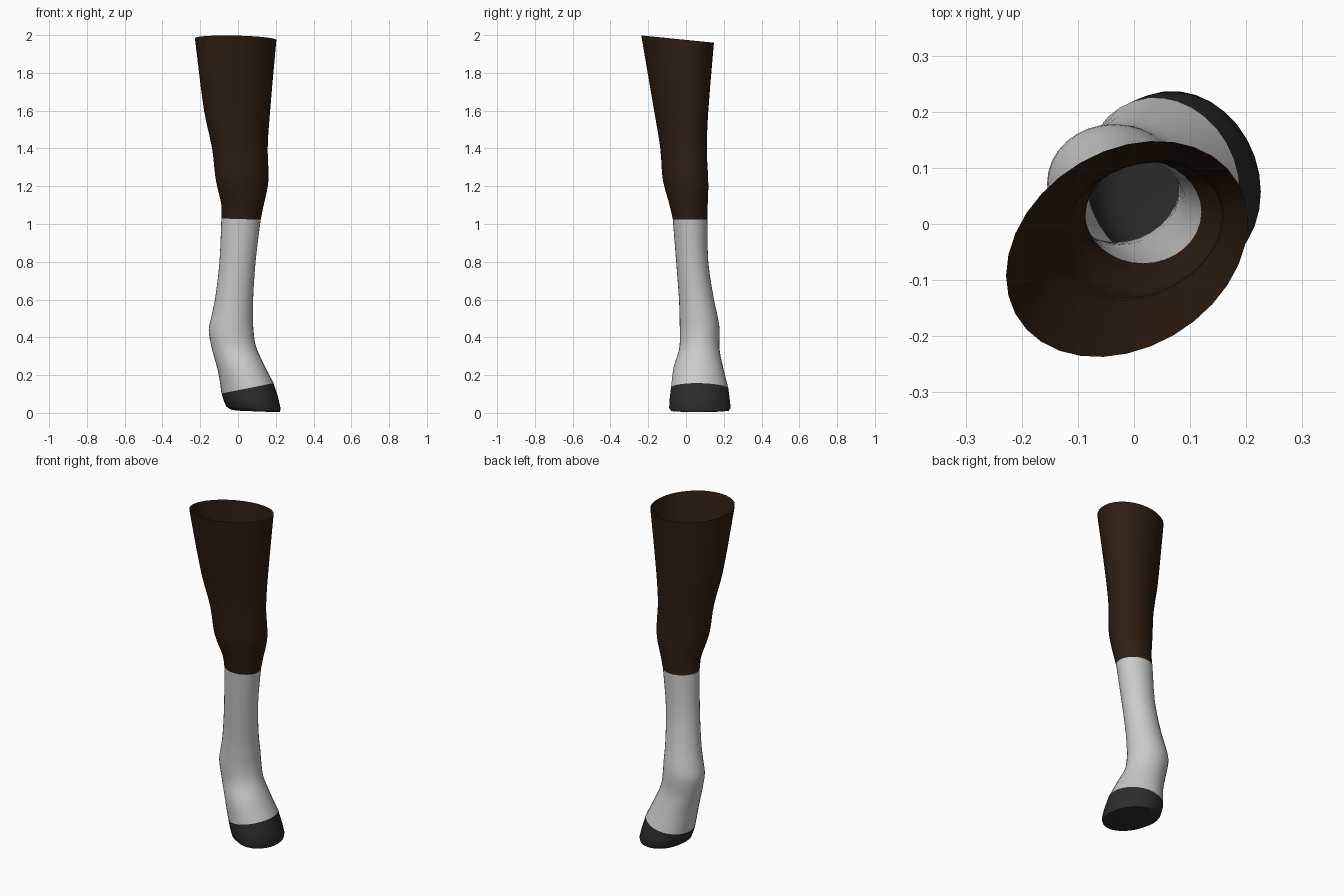
import bpy, bmesh, math

if "Cube" in bpy.data.objects:
    bpy.data.objects.remove(bpy.data.objects["Cube"])

SEG = 32
# Cross-sections: centre z, tilt in x, tilt in y, xmin, xmax, ymin, ymax, skew
FOREARM = [
    (1.979, 0, -0.10, -0.228, 0.203, -0.237, 0.148, 0.25),
    (1.60, 0, -0.04, -0.180, 0.170, -0.170, 0.118, 0.25),
    (1.40, 0, 0, -0.137, 0.157, -0.136, 0.110, 0.22),
    (1.25, 0, 0, -0.120, 0.162, -0.125, 0.117, 0.20),
    (1.18, 0, 0, -0.106, 0.154, -0.110, 0.118, 0.15),
    (1.10, 0, 0, -0.088, 0.136, -0.087, 0.115, 0.05),
    (1.026, -0.03, 0, -0.088, 0.120, -0.070, 0.113, 0),
]
SOCK = [
    FOREARM[-1],
    (0.80, 0, 0, -0.098, 0.093, -0.052, 0.118, 0),
    (0.60, 0, 0, -0.122, 0.080, -0.037, 0.148, 0),
    (0.50, 0, 0, -0.143, 0.080, -0.034, 0.170, 0),
    (0.435, 0, 0, -0.155, 0.082, -0.033, 0.178, 0),
    (0.34, 0.08, 0, -0.136, 0.096, -0.036, 0.177, 0),
    (0.24, 0.15, 0, -0.106, 0.137, -0.066, 0.197, -0.05),
    (0.130, 0.20, 0, -0.087, 0.188, -0.080, 0.225, -0.10),
]
HOOF = [
    SOCK[-1],
    (0.075, 0.06, 0, -0.076, 0.212, -0.087, 0.232, -0.10),
    (0.028, -0.04, 0, -0.062, 0.226, -0.090, 0.237, -0.10),
    (0.011, -0.04, 0, -0.035, 0.222, -0.080, 0.228, -0.10),
    (0.008, -0.04, 0, 0.0, 0.19, -0.04, 0.19, -0.10),
]


def smooth_rows(rows, steps=3):
    """Catmull-Rom style interpolation between cross-sections."""
    out = []
    for i in range(len(rows) - 1):
        a, b = rows[i], rows[i + 1]
        p = rows[max(i - 1, 0)]
        q = rows[min(i + 2, len(rows) - 1)]
        dz = b[0] - a[0]
        for k in range(steps):
            t = k / steps
            row = [a[0] + dz * t]
            for j in range(1, 8):
                ma = (b[j] - p[j]) / (b[0] - p[0]) * dz
                mb = (q[j] - a[j]) / (q[0] - a[0]) * dz
                row.append((2*t**3 - 3*t*t + 1) * a[j] + (t**3 - 2*t*t + t) * ma
                           + (3*t*t - 2*t**3) * b[j] + (t**3 - t*t) * mb)
            out.append(row)
    return out + [rows[-1]]


def loft(name, rows, color, cap=False):
    bm = bmesh.new()
    rings = []
    for z, sx, sy, x0, x1, y0, y1, skew in rows:
        cx, cy, a, b = (x0 + x1) / 2, (y0 + y1) / 2, (x1 - x0) / 2, (y1 - y0) / 2
        ring = []
        for i in range(SEG):
            t = 2 * math.pi * i / SEG
            dx, dy = a * math.cos(t), b * math.sin(t + skew)
            ring.append(bm.verts.new((cx + dx, cy + dy, max(0, z + sx * dx + sy * dy))))
        rings.append(ring)
    for r, s in zip(rings, rings[1:]):
        for i in range(SEG):
            j = (i + 1) % SEG
            bm.faces.new((r[i], s[i], s[j], r[j]))
    if cap:
        bm.faces.new(rings[-1][::-1])
    me = bpy.data.meshes.new(name)
    bm.to_mesh(me)
    bm.free()
    ob = bpy.data.objects.new(name, me)
    bpy.context.collection.objects.link(ob)
    mat = bpy.data.materials.new(name + "_colour")
    mat.diffuse_color = color
    mat.use_nodes = True
    mat.node_tree.nodes["Principled BSDF"].inputs["Base Color"].default_value = mat.diffuse_color
    me.materials.append(mat)
    bpy.ops.object.select_all(action='DESELECT')
    ob.select_set(True)
    bpy.context.view_layer.objects.active = ob
    bpy.ops.object.shade_smooth_by_angle(angle=math.radians(50))


# Open-topped brown upper leg, white lower leg and closed dark hoof
loft("upper_leg", smooth_rows(FOREARM), (0.028, 0.013, 0.006, 1))
loft("lower_leg", smooth_rows(SOCK), (0.8, 0.8, 0.8, 1))
loft("hoof", HOOF, (0.025, 0.025, 0.025, 1), cap=True)
